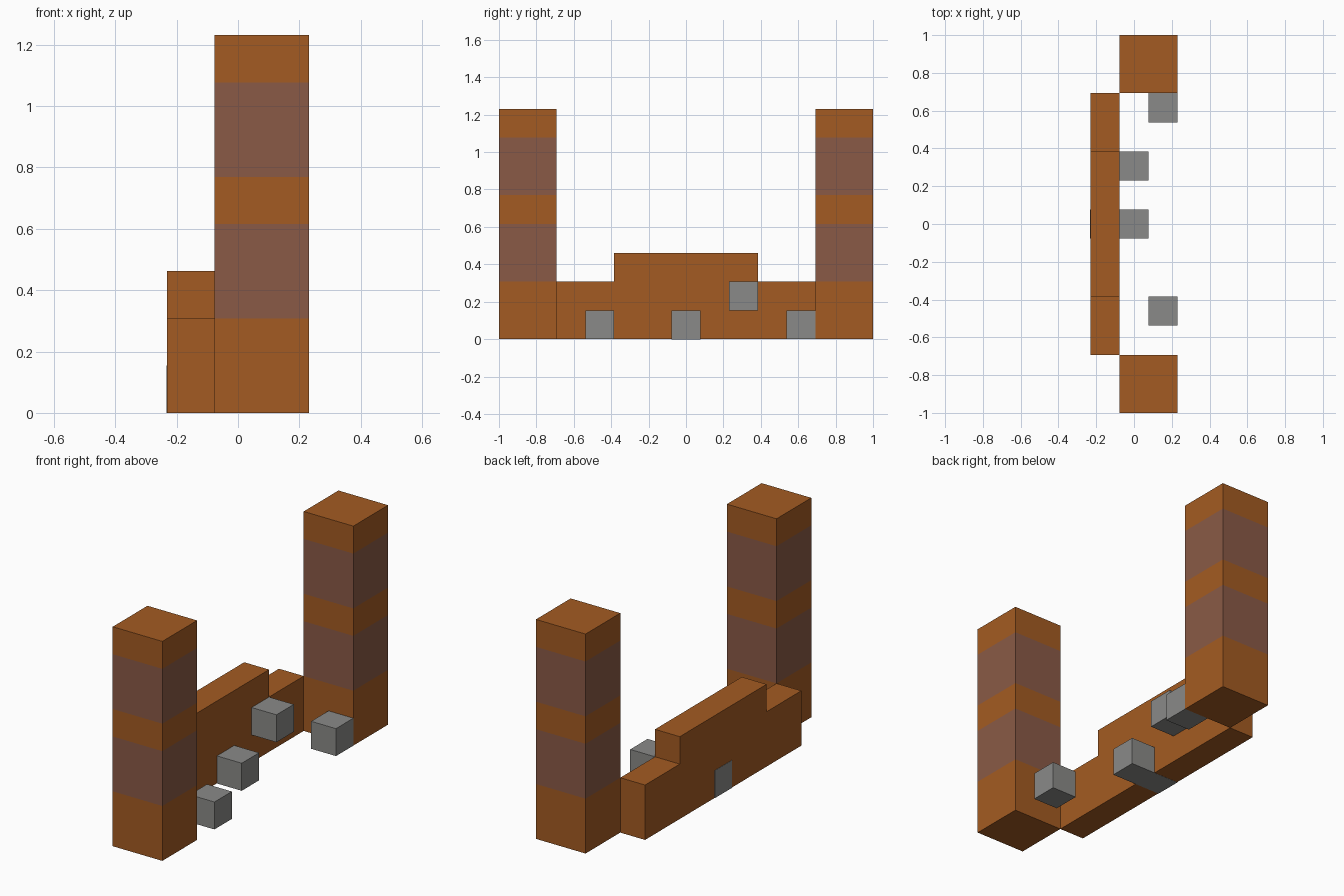
import bpy
import bmesh
from mathutils import Matrix, Vector

cube = bpy.data.objects.get("Cube")
if cube:
    bpy.data.objects.remove(cube, do_unlink=True)

U = 2 / 13  # one block; the model is thirteen blocks long


def make_material(name, rgb):
    mat = bpy.data.materials.new(name)
    mat.use_nodes = True
    colour = (*rgb, 1)
    mat.diffuse_color = colour
    mat.node_tree.nodes["Principled BSDF"].inputs["Base Color"].default_value = colour
    return mat


BROWN = make_material("orange brown", (0.371, 0.105, 0.016))
MAUVE = make_material("dull mauve", (0.254, 0.102, 0.061))
GREY = make_material("stone grey", (0.254, 0.254, 0.246))


def finish(name, bm, materials):
    bmesh.ops.recalc_face_normals(bm, faces=bm.faces)
    mesh = bpy.data.meshes.new(name)
    bm.to_mesh(mesh)
    bm.free()
    for mat in materials:
        mesh.materials.append(mat)
    obj = bpy.data.objects.new(name, mesh)
    bpy.context.collection.objects.link(obj)
    return obj


def box(low, high):
    """Box between two corners given in blocks."""
    low, high = Vector(low) * U, Vector(high) * U
    bm = bmesh.new()
    bmesh.ops.create_cube(bm, size=1, matrix=Matrix.Translation((low + high) / 2)
                          @ Matrix.Diagonal((*(high - low), 1)))
    return bm


# Two tall posts, cut at the band edges and coloured by height
BANDS = ((2, 4), (5, 7))
for name, y in (("front_post", -6.5), ("back_post", 4.5)):
    bm = box((-0.5, y, 0), (1.5, y + 2, 8))
    for edge in sum(BANDS, ()):
        bmesh.ops.bisect_plane(bm, geom=bm.verts[:] + bm.edges[:] + bm.faces[:],
                               plane_co=(0, 0, edge * U), plane_no=(0, 0, 1))
    for face in bm.faces:
        height = face.calc_center_median().z / U
        face.material_index = int(any(a < height < b for a, b in BANDS))
    finish(name, bm, (BROWN, MAUVE))

# Stepped wall joining the posts, extruded from its side profile
profile = [(-4.5, 0), (4.5, 0), (4.5, 2), (2.5, 2), (2.5, 3),
           (-2.5, 3), (-2.5, 2), (-4.5, 2)]
bm = bmesh.new()
side = bm.faces.new([bm.verts.new((-1.5 * U, y * U, z * U)) for y, z in profile])
extruded = bmesh.ops.extrude_face_region(bm, geom=[side], use_keep_orig=True)
bmesh.ops.translate(bm, vec=(U, 0, 0),
                    verts=[v for v in extruded["geom"] if isinstance(v, bmesh.types.BMVert)])
finish("stepped_wall", bm, (BROWN,))

# Small stone blocks: centre x, centre y, bottom z
for name, x, y, z in (("front_stone", 1, -3, 0), ("raised_stone", 0, 2, 1),
                      ("back_stone", 1, 4, 0)):
    finish(name, box((x - 0.5, y - 0.5, z), (x + 0.5, y + 0.5, z + 1)), (GREY,))

# Long stone running through the wall, just proud of it
finish("through_stone", box((-1.51, -0.5, -0.005), (0.5, 0.5, 1)), (GREY,))
